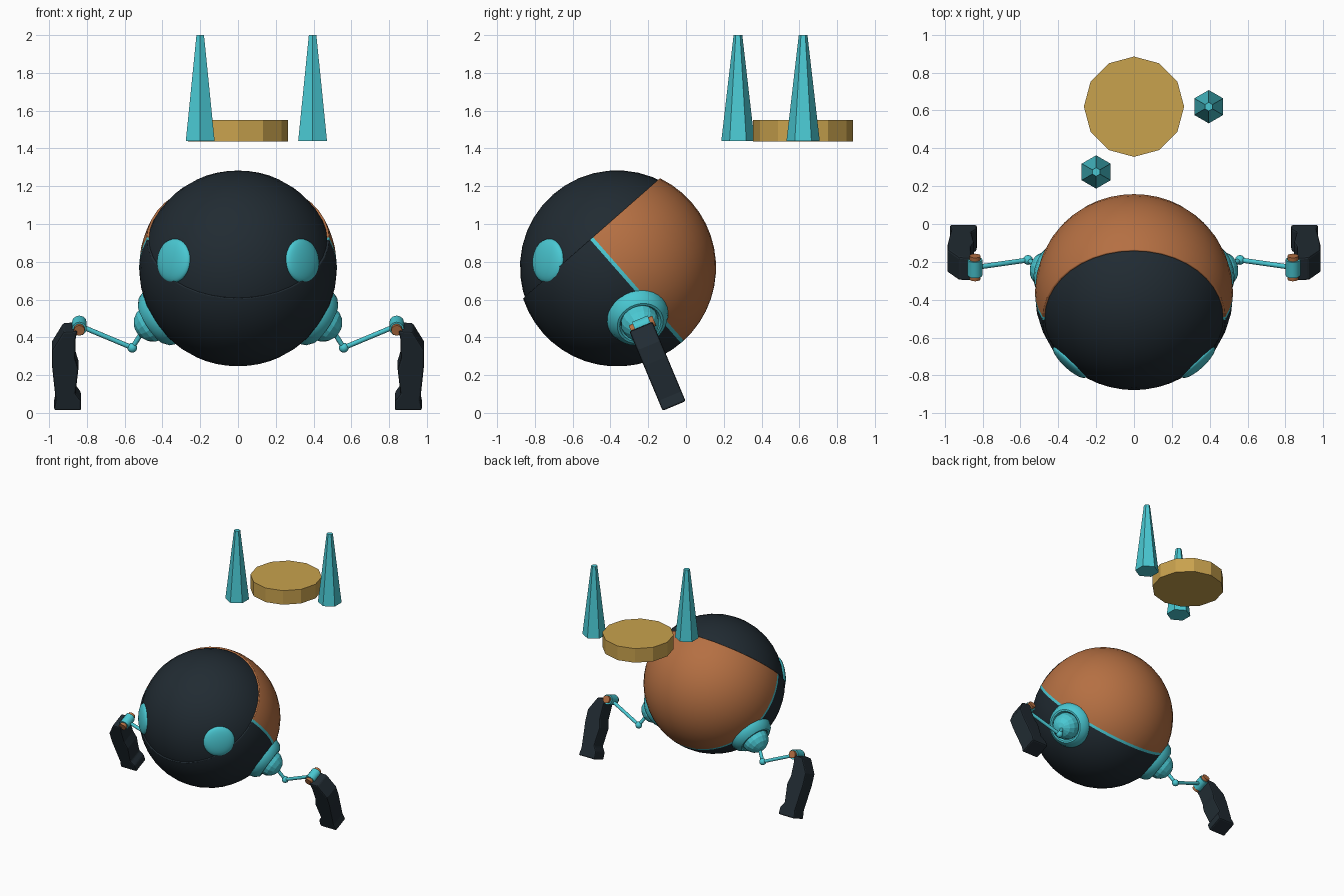
import bpy, bmesh, math
from mathutils import Matrix, Vector

cube = bpy.data.objects.get("Cube")
if cube:
    bpy.data.objects.remove(cube)


def material(name, rgb):
    m = bpy.data.materials.new(name)
    m.use_nodes = True
    m.diffuse_color = (*rgb, 1)
    m.node_tree.nodes["Principled BSDF"].inputs["Base Color"].default_value = (*rgb, 1)
    return m


DARK = material("dark slate", (0.015, 0.024, 0.032))
CYAN = material("cyan", (0.068, 0.58, 0.65))
ORANGE = material("copper orange", (0.46, 0.16, 0.055))
GOLD = material("gold", (0.58, 0.36, 0.075))


def finish(name, bm, mats, matrix=Matrix(), smooth=None):
    """Turn a bmesh into a named object, optionally smooth below an angle."""
    bmesh.ops.transform(bm, matrix=matrix, verts=bm.verts)
    bmesh.ops.recalc_face_normals(bm, faces=bm.faces)
    mesh = bpy.data.meshes.new(name)
    bm.to_mesh(mesh)
    bm.free()
    for m in mats:
        mesh.materials.append(m)
    if smooth:
        mesh.shade_smooth()
        mesh.set_sharp_from_angle(angle=math.radians(smooth))
    ob = bpy.data.objects.new(name, mesh)
    bpy.context.collection.objects.link(ob)
    return ob


def along(point, direction):
    """Matrix that puts local z along a direction at a point."""
    return Matrix.Translation(point) @ Vector(direction).to_track_quat("Z", "Y").to_matrix().to_4x4()


def ball(name, radius, mat, matrix, segments=32, smooth=40):
    bm = bmesh.new()
    bmesh.ops.create_uvsphere(bm, u_segments=segments, v_segments=segments // 2, radius=radius)
    return finish(name, bm, [mat], matrix, smooth)


def cone(name, r1, r2, depth, mat, matrix, segments=16, smooth=None):
    bm = bmesh.new()
    bmesh.ops.create_cone(bm, cap_ends=True, segments=segments, radius1=r1, radius2=r2, depth=depth)
    return finish(name, bm, [mat], matrix, smooth)


def rod(name, a, b, radius, mat):
    a, b = Vector(a), Vector(b)
    return cone(name, radius, radius, (b - a).length, mat, along((a + b) / 2, b - a), 12, 40)


# Body: dark inner ball inside a tilted open shell
CENTRE = Vector((0, -0.365, 0.77))
TILT = Matrix.Translation(CENTRE) @ Matrix.Rotation(math.radians(41.3), 4, "X")
ball("face_ball", 0.514, DARK, TILT, 40)

bm = bmesh.new()
bmesh.ops.create_uvsphere(bm, u_segments=40, v_segments=24, radius=0.524)
for height, axis, clear in ((0.205, (0, 0, 1), True), (-0.01, (0, 1, 0), False), (0.01, (0, 1, 0), False)):
    bmesh.ops.bisect_plane(bm, geom=bm.verts[:] + bm.edges[:] + bm.faces[:],
                           plane_co=Vector(axis) * height, plane_no=axis, clear_outer=clear)
for f in bm.faces:
    y = f.calc_center_median().y
    f.material_index = 0 if y < -0.01 else 1 if y < 0.01 else 2
shell = finish("shell", bm, [DARK, CYAN, ORANGE], TILT, 40)
solid = shell.modifiers.new("thickness", "SOLIDIFY")
solid.thickness = 0.025
solid.offset = -1

# Shoulder collar profile as (radius, distance from body centre)
COLLAR = [(0.172, 0.45), (0.165, 0.50), (0.152, 0.535), (0.125, 0.56), (0.112, 0.56), (0.1, 0.54)]
# Lower leg outline as (x, distance below elbow)
LEG = [(0.85, 0.0), (0.925, 0.005), (0.985, 0.11), (0.985, 0.2), (0.965, 0.40),
       (0.975, 0.457), (0.83, 0.457), (0.832, 0.40), (0.86, 0.36), (0.845, 0.22), (0.862, 0.16), (0.86, 0.05)]
PIN = Vector((0, 0.92, 0.385)).normalized()
DOWN = Vector((0, PIN.z, -PIN.y))

for s, side in ((1, "left"), (-1, "right")):
    # Eye: flattened ball on the face
    look = Vector((s * 0.34, -0.365, 0.035)).normalized()
    ball(side + "_eye", 1, CYAN,
         along(CENTRE + look * 0.5, look) @ Matrix.Diagonal((0.117, 0.117, 0.034, 1)))

    # Shoulder collar and ball
    axis = Vector((s * 0.82, 0.22, -0.53)).normalized()
    bm = bmesh.new()
    ring = [bm.verts.new((r, 0, d)) for r, d in COLLAR]
    edges = [bm.edges.new(p) for p in zip(ring, ring[1:])]
    bmesh.ops.spin(bm, geom=ring + edges, cent=(0, 0, 0), axis=(0, 0, 1),
                   angle=math.tau, steps=32, use_merge=True)
    bmesh.ops.remove_doubles(bm, verts=bm.verts, dist=0.0001)
    finish(side + "_shoulder_collar", bm, [CYAN], along(CENTRE, axis), 35)
    ball(side + "_shoulder_ball", 0.102, CYAN, along(CENTRE + axis * 0.55, axis), 16, None)

    # Thin arm with a small joint
    joint = Vector((s * 0.56, -0.19, 0.345))
    elbow = Vector((s * 0.84, -0.23, 0.462))
    rod(side + "_upper_arm", CENTRE + axis * 0.6, joint, 0.013, CYAN)
    ball(side + "_arm_joint", 0.026, CYAN, Matrix.Translation(joint), 16)
    rod(side + "_forearm", joint, elbow, 0.013, CYAN)

    # Elbow sleeve and pin
    rod(side + "_elbow_sleeve", elbow - PIN * 0.045, elbow + PIN * 0.045, 0.039, CYAN)
    rod(side + "_elbow_pin", elbow - PIN * 0.067, elbow + PIN * 0.067, 0.029, ORANGE)

    # Lower leg: outline extruded along the pin
    bm = bmesh.new()
    base = Vector((0, elbow.y, elbow.z)) - PIN * 0.076
    face = bm.faces.new([bm.verts.new(base + Vector((s * x, 0, 0)) + DOWN * d) for x, d in LEG])
    out = bmesh.ops.extrude_face_region(bm, geom=[face])
    bmesh.ops.translate(bm, vec=PIN * 0.132, verts=[v for v in out["geom"] if isinstance(v, bmesh.types.BMVert)])
    leg = finish(side + "_lower_leg", bm, [DARK])
    bevel = leg.modifiers.new("soft edges", "BEVEL")
    bevel.width = 0.01
    bevel.segments = 2

# Floating disc and spikes
cone("floating_disc", 0.265, 0.265, 0.115, GOLD, Matrix.Translation((0, 0.62, 1.493)), 12)
for name, x, y in (("front_spike", -0.2, 0.275), ("rear_spike", 0.395, 0.62)):
    cone(name, 0.088, 0.023, 0.56, CYAN, Matrix.Translation((x, y, 1.72)), 6)
